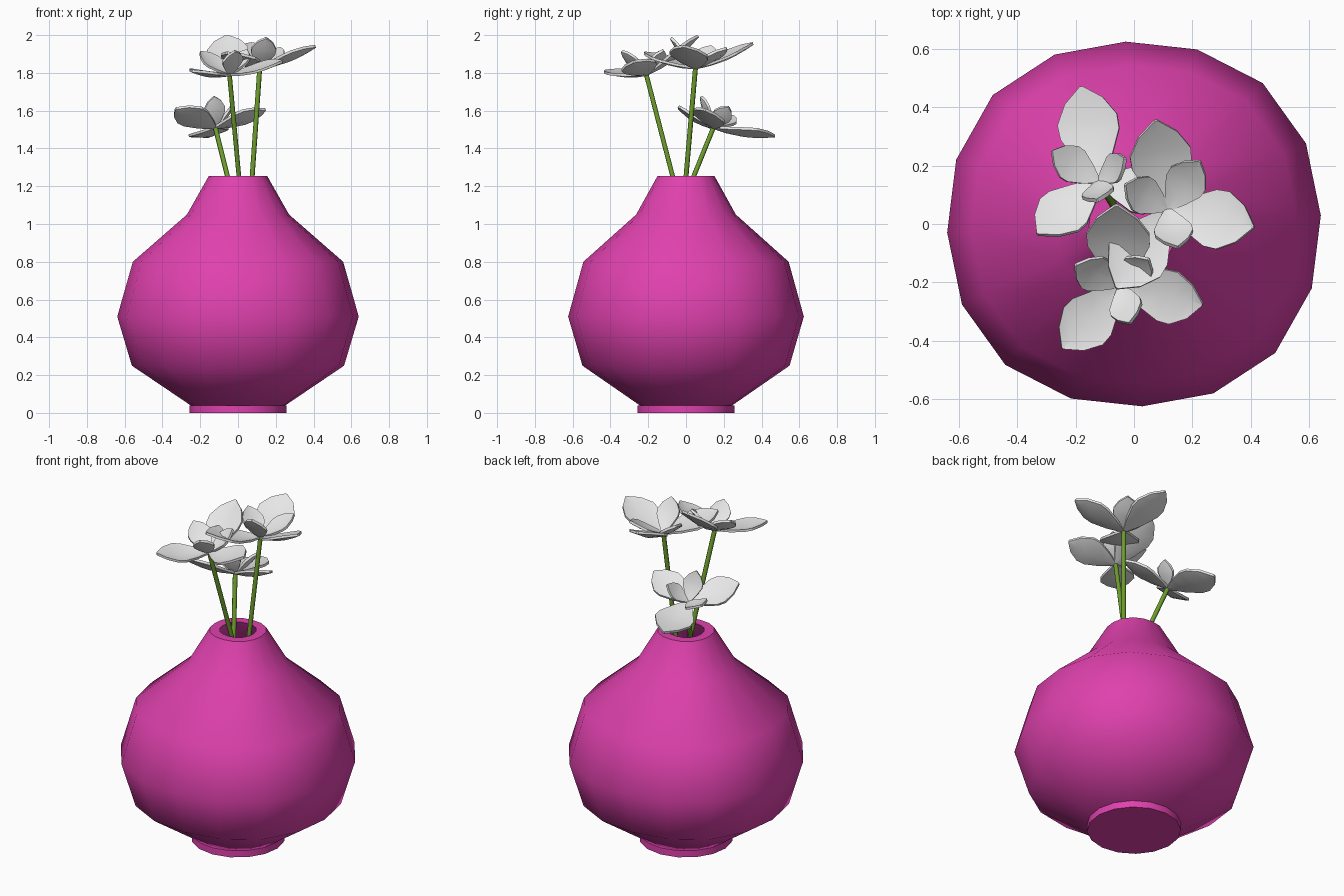
import bpy, bmesh, math
from mathutils import Vector

if "Cube" in bpy.data.objects:
    bpy.data.objects.remove(bpy.data.objects["Cube"])


def material(name, rgb):
    m = bpy.data.materials.new(name)
    m.diffuse_color = (*rgb, 1)
    m.use_nodes = True
    m.node_tree.nodes["Principled BSDF"].inputs["Base Color"].default_value = m.diffuse_color
    return m


MAGENTA = material("magenta glaze", (0.74, 0.053, 0.42))
GREEN = material("stem green", (0.15, 0.33, 0.025))
WHITE = material("petal white", (0.8, 0.8, 0.8))


def finish(name, bm, mat, angle=None):
    bmesh.ops.recalc_face_normals(bm, faces=bm.faces)
    me = bpy.data.meshes.new(name)
    bm.to_mesh(me)
    bm.free()
    me.materials.append(mat)
    ob = bpy.data.objects.new(name, me)
    bpy.context.collection.objects.link(ob)
    if angle:
        bpy.ops.object.select_all(action='DESELECT')
        ob.select_set(True)
        bpy.context.view_layer.objects.active = ob
        bpy.ops.object.shade_smooth_by_angle(angle=math.radians(angle))
    return ob


def lathe(name, profile, mat, shape, sides=16):
    """Revolve (radius, z) pairs; shape(angle) makes the ring slightly uneven."""
    bm = bmesh.new()
    rings = []
    for r, z in profile:
        ring = []
        for i in range(sides):
            a = math.tau * i / sides + math.radians(2.6)
            s = r * shape(a)
            ring.append(bm.verts.new((s * math.cos(a), s * math.sin(a), z)))
        rings.append(ring)
    for a, b in zip(rings, rings[1:]):
        for i in range(sides):
            j = (i + 1) % sides
            bm.faces.new((a[i], a[j], b[j], b[i]))
    bm.faces.new(rings[0])
    bm.faces.new(rings[-1])
    return finish(name, bm, mat, 45)


# Vase body: hand-thrown, slightly squarish outline, hollow inside
def uneven(a):
    return 1 + 0.012 * math.cos(2 * a) - 0.017 * math.cos(4 * a)


lathe("vase_body", [
    (0.245, 0.035), (0.565, 0.25), (0.643, 0.51), (0.56, 0.80), (0.272, 1.05),
    (0.155, 1.255), (0.1, 1.255), (0.21, 1.02), (0.50, 0.77), (0.58, 0.51),
    (0.51, 0.28), (0.2, 0.08)], MAGENTA, uneven)
# Foot ring
lathe("vase_foot", [(0.257, 0), (0.257, 0.04)], MAGENTA, lambda a: 1)


def stem(name, low, top, radius=0.013):
    """Thin stalk running from inside the neck to the flower."""
    low, top = Vector(low), Vector(top)
    start = low - (top - low) * (0.3 / (top.z - low.z))
    d = top - start
    bm = bmesh.new()
    bmesh.ops.create_cone(bm, cap_ends=True, segments=8, radius1=radius,
                          radius2=radius, depth=d.length)
    bmesh.ops.rotate(bm, verts=bm.verts,
                     matrix=d.to_track_quat('Z', 'Y').to_matrix())
    bmesh.ops.translate(bm, verts=bm.verts, vec=(start + top) / 2)
    finish(name, bm, GREEN, 50)
    return (top - low).normalized()


# Petal outline: position along the length, half width as share of length
OUTLINE = [(0.0, 0.03), (0.25, 0.19), (0.5, 0.31), (0.65, 0.315), (0.85, 0.2), (1.0, 0.015)]


def petal(bm, centre, tip, axis):
    """Cupped leaf-shaped plate with thickness, from flower centre to tip."""
    along = Vector(tip) - centre
    length = along.length
    side = axis.cross(along).normalized()
    up = along.cross(side).normalized()
    rows = []
    for t, w in OUTLINE:
        sag = up * (-0.06 * length * math.sin(math.pi * t))
        mid = centre + along * t + sag
        rise = up * (w * length * 0.2)
        rows.append((mid - side * w * length + rise, mid,
                     mid + side * w * length + rise))
    half = up * 0.007
    top = [[bm.verts.new(p + half) for p in r] for r in rows]
    bot = [[bm.verts.new(p - half) for p in r] for r in rows]
    for i in range(len(rows) - 1):
        for k in (0, 1):
            bm.faces.new((top[i][k], top[i][k + 1], top[i + 1][k + 1], top[i + 1][k]))
            bm.faces.new((bot[i][k], bot[i + 1][k], bot[i + 1][k + 1], bot[i][k + 1]))
        for k in (0, 2):
            bm.faces.new((top[i][k], top[i + 1][k], bot[i + 1][k], bot[i][k]))
    for e in (0, -1):
        for k in (0, 1):
            bm.faces.new((top[e][k], top[e][k + 1], bot[e][k + 1], bot[e][k]))


def flower(name, low, top, tips):
    axis = stem(name + "_stem", low, top)
    bm = bmesh.new()
    for tip in tips:
        petal(bm, Vector(top), tip, axis)
    finish(name + "_petals", bm, WHITE, 25)


# Each flower: three large outer petals, then three small upright ones
flower("right_flower", (0.075, 0.0, 1.25), (0.115, 0.05, 1.825), [
    (0.41, -0.01, 1.94), (0.075, 0.355, 1.955), (-0.06, -0.22, 1.905),
    (0.225, 0.215, 1.93), (-0.03, 0.135, 1.94), (0.15, -0.08, 1.985)])
flower("front_flower", (0.005, -0.07, 1.25), (-0.045, -0.21, 1.79), [
    (0.235, -0.275, 1.86), (-0.06, 0.065, 1.995), (-0.245, -0.425, 1.81),
    (0.05, -0.12, 1.92), (-0.2, -0.14, 1.91), (-0.015, -0.34, 1.915)])
flower("back_flower", (-0.055, 0.04, 1.25), (-0.12, 0.145, 1.51), [
    (0.145, 0.10, 1.605), (-0.18, 0.47, 1.465), (-0.33, -0.035, 1.61),
    (-0.03, 0.225, 1.62), (-0.28, 0.25, 1.57), (-0.125, 0.08, 1.675)])
